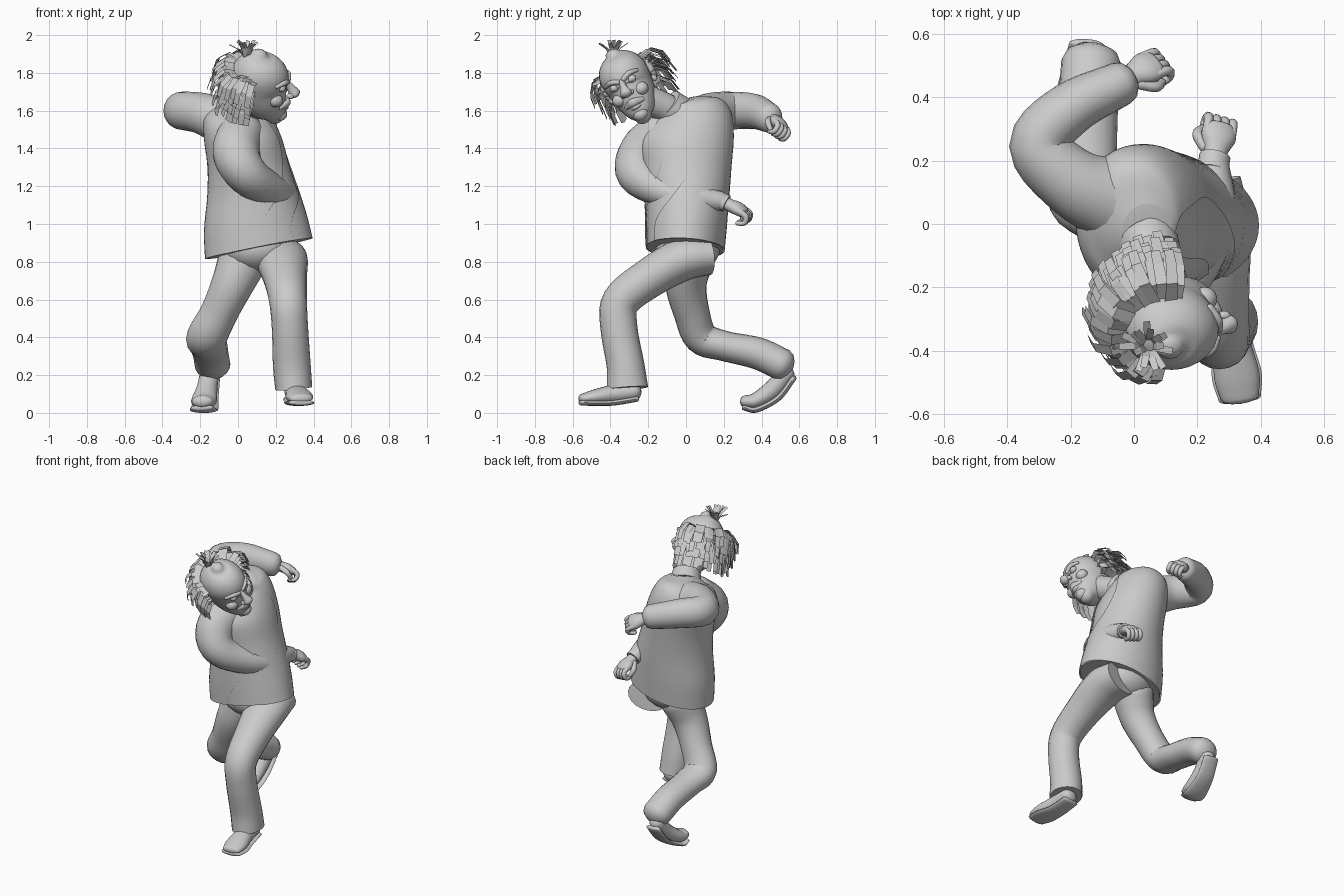
import bpy, bmesh, math, random
from mathutils import Vector, Matrix

random.seed(4)
start_cube = bpy.data.objects.get("Cube")
if start_cube:
    bpy.data.objects.remove(start_cube, do_unlink=True)

GREY = (0.6, 0.6, 0.6, 1)
clay = bpy.data.materials.new("plain grey")
clay.use_nodes = True
clay.diffuse_color = GREY
clay.node_tree.nodes["Principled BSDF"].inputs["Base Color"].default_value = GREY
WORLD = Matrix.Identity(4)
SIDE, UP = Vector((1, 0, 0)), Vector((0, 0, 1))


def finish(name, bm, frame=WORLD, smooth=True):
    bmesh.ops.recalc_face_normals(bm, faces=bm.faces)
    mesh = bpy.data.meshes.new(name)
    bm.to_mesh(mesh)
    bm.free()
    mesh.transform(frame)
    mesh.materials.append(clay)
    obj = bpy.data.objects.new(name, mesh)
    bpy.context.collection.objects.link(obj)
    if smooth:
        bpy.ops.object.select_all(action='DESELECT')
        obj.select_set(True)
        bpy.context.view_layer.objects.active = obj
        bpy.ops.object.shade_smooth_by_angle(angle=math.radians(50))
    return obj


def spline(rows, steps):
    """Smooth interpolation through rows of numbers."""
    rows = [Vector(r) for r in rows]
    padded = [rows[0] * 2 - rows[1]] + rows + [rows[-1] * 2 - rows[-2]]
    out = []
    for p, q, r, s in zip(padded, padded[1:], padded[2:], padded[3:]):
        for i in range(steps):
            t = i / steps
            out.append((q * 2 + (r - p) * t + (p * 2 - q * 5 + r * 4 - s) * t * t
                        + (q * 3 - p - r * 3 + s) * t ** 3) / 2)
    return out + [rows[-1]]


def bridge(bm, rings, closed=True, caps=True):
    for low, high in zip(rings, rings[1:]):
        n = len(low)
        for i in range(n if closed else n - 1):
            j = (i + 1) % n
            bm.faces.new((low[i], low[j], high[j], high[i]))
    if caps:
        bm.faces.new(rings[0])
        bm.faces.new(rings[-1])


def tube(name, rows, hint=SIDE, frame=WORLD, sides=20, steps=5, domed=True):
    """Tube through rows of x, y, z, half width along hint, half width across."""
    pts = spline(rows, steps)
    stations = []
    for i, p in enumerate(pts):
        ahead = (pts[min(i + 1, len(pts) - 1)] - pts[max(i - 1, 0)])
        stations.append((Vector(p[:3]), Vector(ahead[:3]).normalized(), p[3], p[4]))
    if domed:
        def dome(station, sign):
            c, t, a, b = station
            angles = [math.radians(d) for d in (30, 60, 82)]
            return [(c + t * sign * min(a, b) * math.sin(g) * 0.7, t,
                     a * math.cos(g), b * math.cos(g)) for g in angles]
        stations = dome(stations[0], -1)[::-1] + stations + dome(stations[-1], 1)
    bm = bmesh.new()
    rings = []
    for c, t, a, b in stations:
        u = (hint - t * hint.dot(t)).normalized()
        v = t.cross(u)
        ring = []
        for k in range(sides):
            g = math.tau * k / sides
            ring.append(bm.verts.new(c + u * a * math.cos(g) + v * b * math.sin(g)))
        rings.append(ring)
    bridge(bm, rings)
    return finish(name, bm, frame)


def ball(name, centre, size, frame=WORLD):
    bm = bmesh.new()
    bmesh.ops.create_uvsphere(bm, u_segments=20, v_segments=12, radius=1,
                              matrix=Matrix.Translation(centre) @ Matrix.Diagonal((*size, 1)))
    return finish(name, bm, frame)


# Torso rows: z, centre x, centre y, half x, half y, tilt x, tilt y, opening angle, half opening
torso = [(.87, .11, -.005, .285, .21, .055, -.01, -75, 24),
         (1.0, .095, 0, .275, .218, .03, 0, -66, 19),
         (1.15, .085, .005, .248, .225, 0, 0, -40, 20),
         (1.3, .06, .005, .222, .236, 0, 0, -15, 22),
         (1.45, .03, .003, .21, .25, 0, .01, -4, 23),
         (1.56, .005, .02, .185, .22, 0, .03, -12, 23),
         (1.62, .01, .015, .14, .165, 0, .045, -20, 24),
         (1.645, .045, -.03, .085, .095, -.01, .03, -24, 26)]


def torso_layer(name, scale, opened):
    bm = bmesh.new()
    rings = []
    for z, cx, cy, rx, ry, tx, ty, mid, half in spline(torso, 5):
        if not opened:
            half = 0
        ring = []
        for k in range(49 if opened else 48):
            g = math.radians(mid + half + (360 - 2 * half) * k / 48)
            c, s = math.cos(g), math.sin(g)
            ring.append(bm.verts.new((cx + rx * scale * c, cy + ry * scale * s,
                                      z + tx * c + ty * s)))
        rings.append(ring)
    bridge(bm, rings, closed=not opened, caps=not opened)
    return finish(name, bm)


torso_layer("shirt", .97, False)
torso_layer("jacket", 1, True)
ball("hips", (.1, .01, .87), (.19, .17, .13))

# Sleeves
tube("right_sleeve", [(.02, -.12, 1.49, .12, .12), (-.01, -.23, 1.38, .125, .125),
                      (.05, -.25, 1.26, .11, .115), (.19, -.11, 1.17, .085, .09),
                      (.255, .03, 1.14, .075, .07), (.25, .19, 1.12, .05, .05)], UP)
tube("left_sleeve", [(-.05, .07, 1.53, .13, .14), (-.19, .13, 1.585, .11, .11),
                     (-.3, .25, 1.6, .1, .095), (-.2, .365, 1.595, .093, .085),
                     (-.04, .445, 1.56, .078, .07)], UP)


# Hands: palm, curled fingers and thumb in a frame of forward, across, back
def hand(label, wrist, forward, back, thumb_side):
    f = Vector(forward).normalized()
    b = Vector(back)
    b = (b - f * b.dot(f)).normalized()
    s = b.cross(f)
    frame = Matrix((f, s, b)).transposed().to_4x4()
    frame.translation = wrist
    across = Vector((0, 1, 0))
    tube(label + "_palm", [(-.04, 0, 0, .037, .034), (.02, 0, 0, .038, .033),
                           (.07, 0, .003, .056, .034), (.105, 0, 0, .054, .028)], across, frame)
    for i in range(4):
        y = (i - 1.5) * .027
        tube(f"{label}_finger_{i + 1}", [(.09, y, .005, .015, .017), (.135, y, -.005, .015, .016),
                                         (.14, y, -.042, .014, .014), (.105, y, -.058, .012, .012)],
             across, frame, sides=10, steps=3)
    t = thumb_side
    tube(label + "_thumb", [(.03, t * .035, -.01, .018, .018), (.075, t * .062, -.025, .017, .017),
                            (.11, t * .045, -.045, .013, .013)], across, frame, sides=10)
    tube(label + "_cuff", [(-.05, 0, 0, .05, .048), (.005, 0, 0, .05, .046)],
         across, frame, domed=False)


hand("right_hand", (.255, .21, 1.11), (.15, .85, -.42), (.3, .4, .85), 1)
hand("left_hand", (-.025, .46, 1.555), (.8, .4, -.35), (.1, .6, .75), -1)

# Trousers
tube("left_trouser", [(.2, .12, .83, .14, .1), (.23, -.02, .81, .14, .113), (.25, -.2, .71, .115, .105),
                      (.265, -.345, .59, .1, .1), (.275, -.355, .45, .096, .098),
                      (.285, -.32, .25, .1, .1), (.295, -.31, .13, .098, .11)], domed=False)
tube("right_trouser", [(.03, .02, .82, .135, .13), (-.03, .0, .68, .112, .11), (-.1, .03, .53, .1, .095),
                       (-.165, .08, .4, .108, .09), (-.155, .2, .355, .1, .08),
                       (-.145, .38, .315, .095, .085), (-.135, .51, .255, .095, .085)])


# Shoes: upper and a thin wider sole shifted below it
def shoe(label, rows, drop):
    tube(label + "_upper", rows)
    sole = []
    for (x, y, z, a, b), (dy, dz) in zip(rows, drop):
        sole.append((x, y + dy, z + dz, a * 1.1, .016))
    tube(label + "_sole", sole)


shoe("left_shoe", [(.335, -.55, .075, .06, .026), (.325, -.48, .085, .072, .04),
                   (.31, -.38, .1, .06, .05), (.3, -.27, .115, .055, .048)],
     [(-.005, -.02), (0, -.032), (0, -.045), (.01, -.04)])
shoe("right_shoe", [(-.19, .31, .06, .055, .032), (-.18, .37, .065, .068, .042),
                    (-.165, .46, .125, .056, .05), (-.15, .535, .215, .05, .045)],
     [(0, -.032), (.005, -.047), (.03, -.045), (.035, -.03)])

# Head frame: forward, left, up
fwd = Vector((.97, -.1, -.2)).normalized()
left = Vector((0, .86, .5))
left = (left - fwd * left.dot(fwd)).normalized()
HEAD = Matrix((fwd, left, fwd.cross(left))).transposed().to_4x4()
HEAD.translation = (.1, -.3, 1.74)

tube("neck", [(.02, -.02, 1.55, .085, .085), (.06, -.1, 1.61, .078, .078),
              (.1, -.21, 1.66, .08, .08)], domed=False)
tube("shirt_collar", [(.04, -.05, 1.59, .1, .1), (.065, -.1, 1.635, .088, .088)], domed=False)
tube("head", [(.125, 0, -.175, .045, .045), (.105, 0, -.14, .082, .075), (.06, 0, -.085, .125, .105),
              (.02, 0, -.02, .15, .122), (.005, 0, .06, .155, .132), (-.005, 0, .12, .132, .115),
              (-.01, 0, .16, .09, .08), (-.01, 0, .18, .045, .04)], frame=HEAD, sides=28)
tube("nose", [(.15, 0, .05, .016, .02), (.178, 0, .025, .018, .022), (.207, 0, -.008, .032, .03)],
     Vector((0, 1, 0)), HEAD)
tube("upper_lip", [(.145, -.05, -.085, .014, .012), (.178, 0, -.072, .022, .014),
                   (.145, .05, -.085, .014, .012)], UP, HEAD, sides=12)
tube("lower_lip", [(.14, -.042, -.1, .012, .012), (.172, 0, -.1, .014, .014),
                   (.14, .042, -.1, .012, .012)], UP, HEAD, sides=12)
ball("chin", (.145, 0, -.15), (.038, .042, .035), HEAD)
for label, m in (("right", -1), ("left", 1)):
    ball(label + "_eye", (.14, m * .052, .038), (.022, .026, .02), HEAD)
    ball(label + "_nostril", (.188, m * .026, -.016), (.02, .014, .015), HEAD)
    ball(label + "_cheek", (.118, m * .066, -.035), (.04, .04, .036), HEAD)
    ball(label + "_ear", (-.03, m * .138, .015), (.034, .018, .055), HEAD)
    ball(label + "_earlobe", (-.015, m * .132, -.035), (.018, .014, .02), HEAD)
    tube(label + "_brow", [(.162, m * .015, .058, .014, .012), (.15, m * .055, .072, .014, .014),
                           (.115, m * .095, .062, .01, .012)], UP, HEAD, sides=10)


# Hair: flat ribbons
def ribbon(bm, points, width):
    edges = []
    for i, p in enumerate(points):
        w = width * (1 - .1 * i)
        edges.append((bm.verts.new(p - w), bm.verts.new(p + w)))
    for (a, b), (c, d) in zip(edges, edges[1:]):
        bm.faces.new((a, b, d, c))


fringe = bmesh.new()
for height, reach, count in ((.085, 1, 24), (.04, .97, 25), (-.01, .9, 24), (-.06, .82, 20)):
    for i in range(count):
        turn = math.radians(92 + 176 * (i + random.uniform(-.2, .2)) / (count - 1))
        out = Vector((math.cos(turn), math.sin(turn), 0))
        grow = reach * random.uniform(.9, 1.05) * (1 + .1 * max(0, -out.x) + .08 * out.y)
        lift = height + random.uniform(-.012, .012)
        profile = ((.115, 0), (.18 * grow, .01), (.225 * grow, -.04), (.235 * grow, -.105))
        across = Vector((-out.y, out.x, random.uniform(-.25, .25))) * .021
        ribbon(fringe, [out * r + UP * (lift + dz) for r, dz in profile], across)
finish("hair_fringe", fringe, HEAD, smooth=False)

tuft = bmesh.new()
for i in range(15):
    turn = math.tau * i / 15 + random.uniform(-.2, .2)
    out = Vector((math.cos(turn), math.sin(turn), 0))
    root = Vector((.045, -.385, 1.88)) + out * .01
    spread = random.uniform(.03, .085)
    rise = .115 - spread * .55
    across = Vector((-out.y, out.x, .2)) * .013
    ribbon(tuft, [root, root + out * spread * .4 + UP * rise * .65, root + out * spread + UP * rise],
           across)
finish("hair_tuft", tuft, smooth=False)
